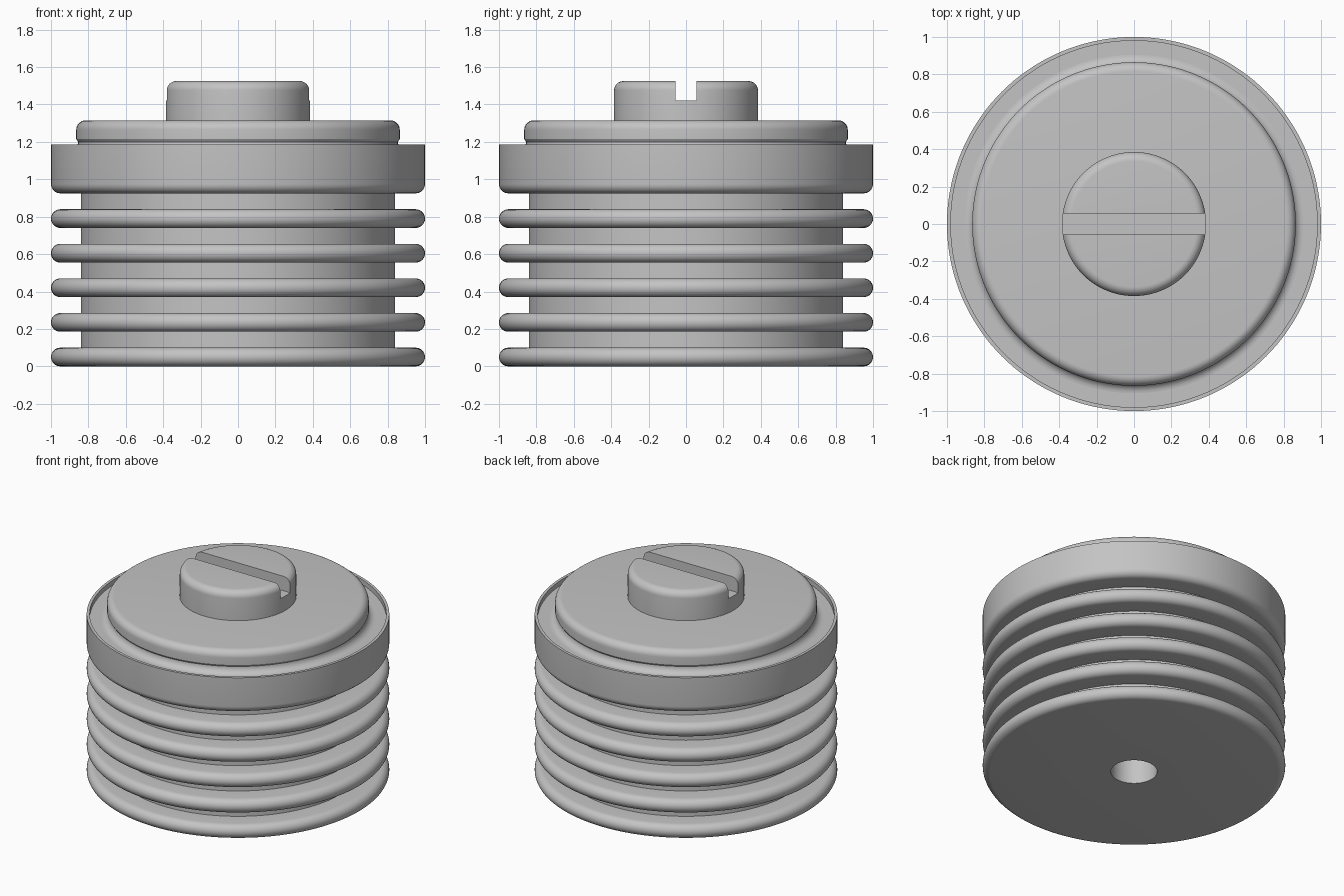
import bpy, bmesh
from math import sin, cos, pi, radians

default = bpy.data.objects.get("Cube")
if default:
    bpy.data.objects.remove(default, do_unlink=True)

SEGMENTS = 144
PITCH = 0.185      # spacing of the fins
ROUND = 0.05       # edge radius used throughout
CORE = 0.84        # radius between the fins

grey = bpy.data.materials.new("satin_grey")
grey.use_nodes = True
colour = (0.55, 0.55, 0.55, 1)
grey.diffuse_color = colour
grey.node_tree.nodes["Principled BSDF"].inputs["Base Color"].default_value = colour


def arc(r, z, radius, start, end, steps=8):
    """Profile points along an arc, angles in degrees."""
    angles = [radians(start + (end - start) * i / steps) for i in range(steps + 1)]
    return [(r + radius * cos(a), z + radius * sin(a)) for a in angles]


def lathe(name, profile):
    """Revolve a profile that runs from the underside outward and up."""
    bm = bmesh.new()
    rings = []
    for r, z in profile:
        count = 1 if r == 0 else SEGMENTS
        rings.append([bm.verts.new((r * cos(2 * pi * i / SEGMENTS),
                                    r * sin(2 * pi * i / SEGMENTS), z))
                      for i in range(count)])
    for low, high in zip(rings, rings[1:]):
        for i in range(SEGMENTS):
            j = (i + 1) % SEGMENTS
            corners = [low[i % len(low)], low[j % len(low)],
                       high[j % len(high)], high[i % len(high)]]
            bm.faces.new(list(dict.fromkeys(corners)))
    mesh = bpy.data.meshes.new(name)
    bm.to_mesh(mesh)
    bm.free()
    mesh.materials.append(grey)
    obj = bpy.data.objects.new(name, mesh)
    bpy.context.collection.objects.link(obj)
    return obj


def activate(obj):
    bpy.ops.object.select_all(action="DESELECT")
    obj.select_set(True)
    bpy.context.view_layer.objects.active = obj


# Finned body with a blind bore in the underside
body_profile = [(0, 0.5), (0.153, 0.5), (0.153, 0)]
for fin in range(5):
    z = ROUND + fin * PITCH
    if fin:
        body_profile.append((CORE, z - ROUND))
    body_profile += arc(1 - ROUND, z, ROUND, -90, 90, 14)
    body_profile.append((CORE, z + ROUND))
body_profile.append((CORE, 5 * PITCH))
body = lathe("finned_body", body_profile)

# Collar with a thin raised rim around a shallow channel
collar = lathe("collar",
               [(CORE, 5 * PITCH)]
               + arc(1 - ROUND, 5 * PITCH + ROUND, ROUND, -90, 0)
               + [(1, 1.185), (0.98, 1.185), (0.98, 1.15), (0.905, 1.15)])

# Lid rising from the channel through a fillet
lid = lathe("lid",
            arc(0.905, 1.2, ROUND, 270, 180)
            + [(0.865, 1.215)]
            + arc(0.865 - ROUND, 1.315 - ROUND, ROUND, 0, 90)
            + [(0, 1.315)])

# Central knob with a straight slot across its top
knob = lathe("slotted_knob",
             [(0, 1.3), (0.385, 1.3)]
             + arc(0.385 - ROUND, 1.525 - ROUND, ROUND, 0, 90)
             + [(0, 1.525)])
bpy.ops.mesh.primitive_cube_add(size=1, location=(0, 0, 1.52))
cutter = bpy.context.object
cutter.name = "slot_cutter"
cutter.scale = (1, 0.112, 0.2)
cutter.hide_render = True
cutter.data.materials.append(grey)
slot = knob.modifiers.new("slot", "BOOLEAN")
slot.operation = "DIFFERENCE"
slot.solver = "EXACT"
slot.object = cutter
activate(knob)
bpy.ops.object.modifier_apply(modifier=slot.name)
bpy.data.objects.remove(cutter, do_unlink=True)

for part in (body, collar, lid, knob):
    activate(part)
    bpy.ops.object.shade_smooth_by_angle(angle=radians(30))
